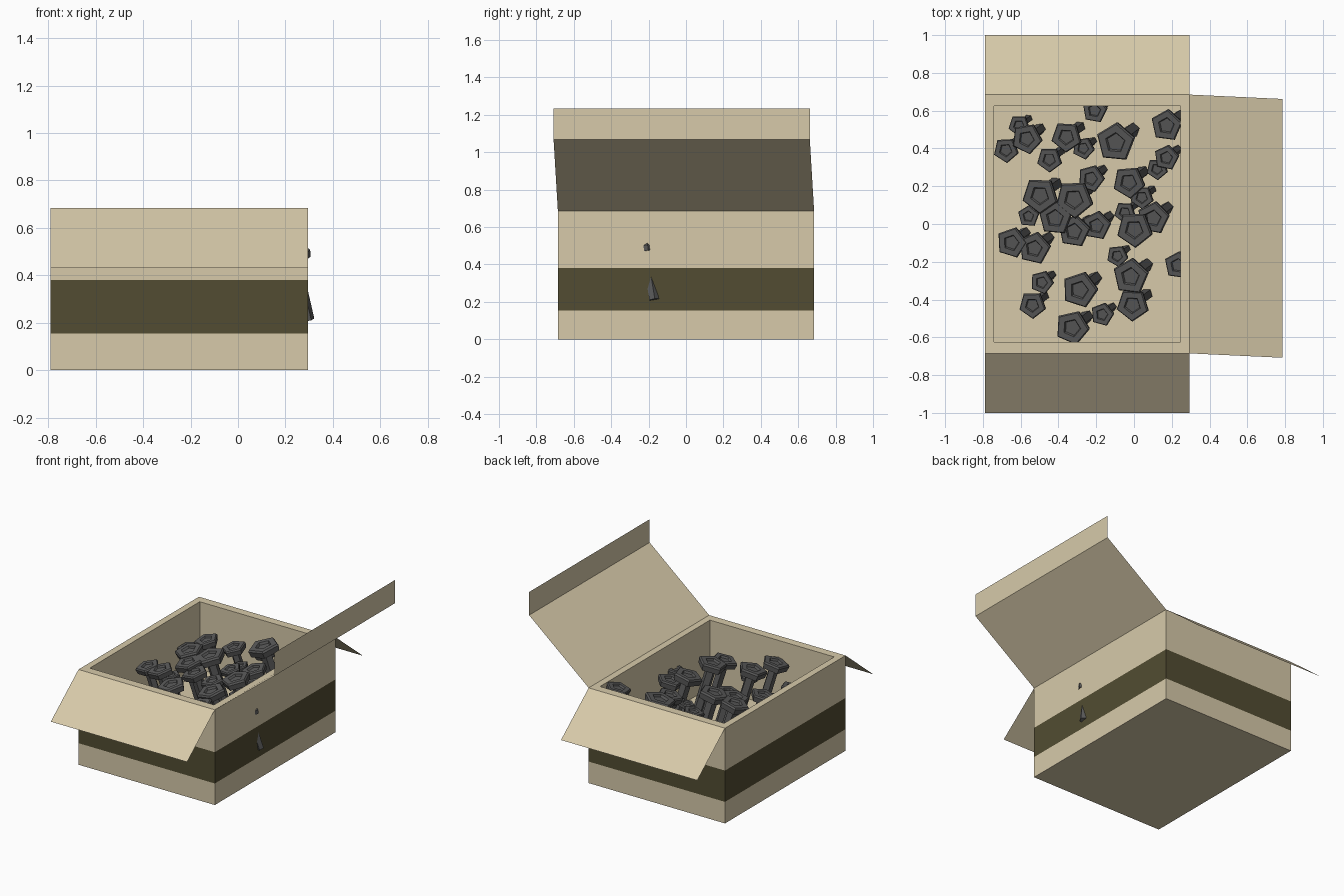
import bpy, bmesh, math, random
from mathutils import Vector, Matrix

if "Cube" in bpy.data.objects:
    bpy.data.objects.remove(bpy.data.objects["Cube"])

random.seed(4)


def material(name, rgb):
    m = bpy.data.materials.new(name)
    m.diffuse_color = (*rgb, 1)
    m.use_nodes = True
    m.node_tree.nodes["Principled BSDF"].inputs["Base Color"].default_value = m.diffuse_color
    return m


CARD = material("card", (0.68, 0.59, 0.40))
BAND = material("dark_band", (0.085, 0.073, 0.032))
METAL = material("dark_metal", (0.10, 0.10, 0.10))


def finish(name, bm, mats, recalc=True):
    if recalc:
        bmesh.ops.recalc_face_normals(bm, faces=bm.faces)
    me = bpy.data.meshes.new(name)
    bm.to_mesh(me)
    bm.free()
    for m in mats:
        me.materials.append(m)
    ob = bpy.data.objects.new(name, me)
    bpy.context.collection.objects.link(ob)
    return ob


def loft(bm, rings, mat_of=lambda i: 0):
    """Skin a list of point rings and cap both ends."""
    vs = [[bm.verts.new(p) for p in ring] for ring in rings]
    n = len(vs[0])
    for i in range(len(vs) - 1):
        for j in range(n):
            k = (j + 1) % n
            f = bm.faces.new((vs[i][j], vs[i][k], vs[i + 1][k], vs[i + 1][j]))
            f.material_index = mat_of(i)
    bm.faces.new(vs[0][::-1])
    bm.faces.new(vs[-1])


# Box body: outer walls with a dark band, rim, inner walls and floor
X0, X1, Y, H, FLOOR = -0.79, 0.295, 0.685, 0.685, 0.2


def rect(z, tx=0.0, ty=0.0):
    return [(X0 + tx, -Y + ty, z), (X1 - tx, -Y + ty, z),
            (X1 - tx, Y - ty, z), (X0 + tx, Y - ty, z)]


bm = bmesh.new()
loft(bm, [rect(0), rect(0.155), rect(0.38), rect(H),
          rect(H, 0.048, 0.06), rect(FLOOR, 0.048, 0.06)],
     lambda i: 1 if i == 1 else 0)
finish("box_body", bm, [CARD, BAND])


# Flaps: single sheets folded along the rim
def sheet(name, edges):
    bm = bmesh.new()
    vs = [[bm.verts.new(p) for p in e] for e in edges]
    for a, b in zip(vs, vs[1:]):
        bm.faces.new((a[0], a[1], b[1], b[0]))
    finish(name, bm, [CARD])


for name, s in (("front_flap", -1), ("back_flap", 1)):
    sheet(name, [[(X0, s * Y, H), (X1, s * Y, H)],
                 [(X0, s * 1.0, 0.43), (X1, s * 1.0, 0.43)]])
sheet("lid_flap", [[(X1, -Y, H), (X1, Y, H)],
                   [(0.785, -0.708, 1.068), (0.785, 0.662, 1.068)],
                   [(0.785, -0.708, 1.235), (0.785, 0.662, 1.235)]])


# Bolts: five-sided head with a recess, on a leaning shaft
def bolt_mesh(bm, x, y, r, lift=0.0):
    length = 3.9 * r
    axis = Vector((0.23, 0.17, -1)).normalized()
    spin = random.uniform(-0.35, 0.35)
    m = (Matrix.Translation((x, y, FLOOR + lift + length))
         @ Vector((0, 0, -1)).rotation_difference(axis).to_matrix().to_4x4()
         @ Matrix.Rotation(spin, 4, 'Z'))

    def ring(rad, z):
        return [m @ Vector((rad * math.cos(math.tau * i / 5 + 1.2),
                            rad * math.sin(math.tau * i / 5 + 1.2), z)) for i in range(5)]
    loft(bm, [ring(0.36 * r, -length), ring(0.36 * r, -0.5 * r),
              ring(0.92 * r, -0.5 * r), ring(r, -0.12 * r), ring(0.92 * r, 0),
              ring(0.52 * r, 0), ring(0.45 * r, -0.15 * r)])


# Positions and head radii of the bolts
SPOTS = [
    (-.68, .39, .07), (-.61, .52, .06), (-.57, .45, .085), (-.45, .34, .07),
    (-.36, .46, .085), (-.27, .40, .062), (-.10, .43, .108), (-.21, .60, .07),
    (.17, .35, .07), (.12, .29, .06), (-.23, .24, .075), (-.03, .22, .09),
    (.04, .14, .065), (-.50, .15, .10), (-.32, .13, .105), (-.42, .03, .095),
    (-.32, -.04, .09), (-.20, -.01, .08), (.10, .03, .09), (.0, -.03, .10),
    (-.09, -.17, .06), (-.65, -.10, .085), (-.53, -.13, .09), (.23, -.22, .076),
    (-.02, -.28, .10), (-.01, -.43, .09), (-.29, -.35, .10), (-.17, -.48, .065),
    (-.49, -.31, .065), (-.54, -.43, .075), (-.33, -.55, .095),
    (-.05, .06, .06), (-.56, .04, .06),
]
bm = bmesh.new()
for x, y, r in SPOTS:
    bolt_mesh(bm, x, y, r)
bolt_mesh(bm, .17, .52, .088, lift=0.12)
finish("bolts", bm, [METAL])
